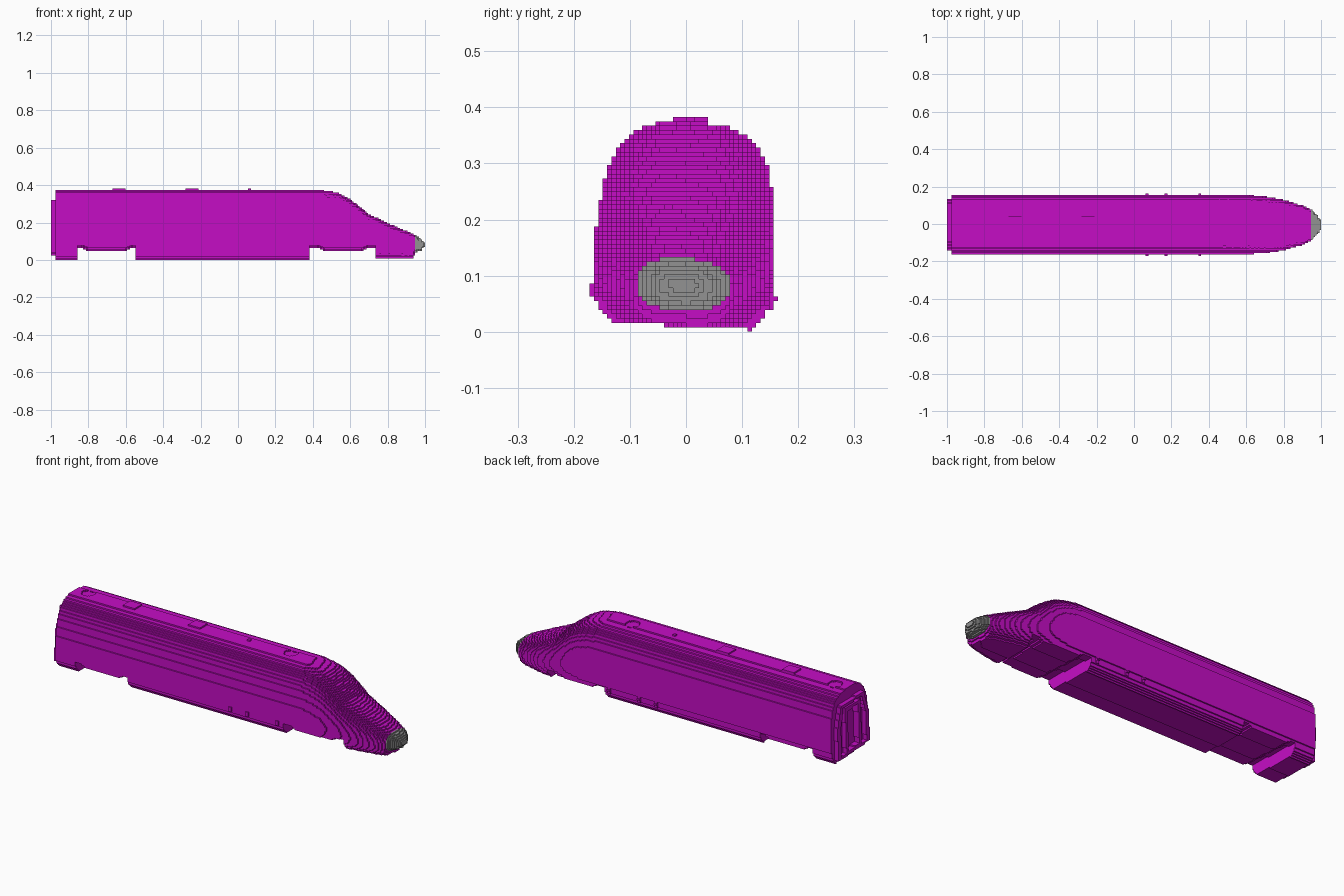
import bpy
import bmesh
import math
from mathutils import Vector

old = bpy.data.objects.get("Cube")
if old:
    bpy.data.objects.remove(old, do_unlink=True)


def make_material(name, colour):
    mat = bpy.data.materials.new(name)
    mat.use_nodes = True
    mat.diffuse_color = colour
    mat.node_tree.nodes["Principled BSDF"].inputs["Base Color"].default_value = colour
    return mat


magenta = make_material("magenta paint", (0.56, 0.004, 0.56, 1))
grey = make_material("grey nose", (0.29, 0.29, 0.29, 1))

CELL = 1 / 128          # edge of one block
ROLL = 0.055            # slight lean of the whole carriage about its length
MID = 0.19              # height of the lean axis
FLOOR = 0.072           # underside of the body above the bogies

# Profiles as (position, value) pairs
SECTION = [(0, .77), (.055, .9), (.14, .975), (.36, 1), (.52, .98), (.69, .93),
           (.8, .86), (.88, .77), (.95, .6), (.985, .42), (1, .3)]
ROOF = [(.44, .373), (.5, .363), (.55, .35), (.6, .322), (.65, .285), (.7, .242),
        (.8, .197), (.9, .153), (.95, .13), (.98, .112), (1, .09)]
WIDTH = [(.5, .162), (.6, .16), (.7, .152), (.8, .135), (.9, .106), (.95, .082),
         (.98, .052), (1, .02)]
BELLY = [(.9, .01), (.935, .012), (.945, .036), (.98, .05), (1, .075)]
SKIRTS = [(-.98, -.86), (-.545, .385), (.735, .945)]
BOGIES = [-.7, .56]
HATCHES = [-.635, -.245]
VENTS = [-.9, .31]
BRACKETS = [.07, .17, .35]


def sample(profile, at):
    """Linear interpolation along a profile, clamped at both ends."""
    if at <= profile[0][0]:
        return profile[0][1]
    for (a, low), (b, high) in zip(profile, profile[1:]):
        if at <= b:
            return low + (high - low) * (at - a) / (b - a)
    return profile[-1][1]


def within(x, spans):
    return any(a < x < b for a, b in spans)


def rear_part(side, h):
    """End frame and gangway collar that stand out from the rear wall."""
    if side < .065 and .03 < h < .29:
        opening = side < .045 and .05 < h < .27
        return None if opening else "gangway_collar"
    outer = .132 - max(0, h - .2) * .3
    if .03 < h < .315 and side < outer and (side > outer - .025 or h > .3 or h < .04):
        return "end_frame"
    return None


def part_at(x, side, h, roof, width, belly):
    """Name of the part that fills a block, or None for empty space."""
    if x < -.98:
        return rear_part(side, h)
    # Roof hatches and the small aerial
    if roof < h < roof + .009:
        if side < .03 and any(abs(x - c) < .035 for c in HATCHES):
            return "roof_hatch"
        if side < .008 and abs(x - .06) < .008:
            return "roof_aerial"
    if not belly < h < roof:
        return None
    # Nose tip has an oval section, the rest follows the body section
    t = (h - belly) / (roof - belly)
    oval = (1 - abs(2 * t - 1) ** 2.6) ** .4
    if x > .945:
        return "nose_tip" if side < width * oval else None
    blend = max(0, min(.6, (x - .55) * 1.6))
    half = width * (sample(SECTION, t) * (1 - blend) + oval * blend)
    if side > half:
        # Brackets on the lower sides
        near = any(abs(x - c) < .009 for c in BRACKETS)
        return "side_bracket" if near and .05 < h < .075 and side < half + .009 else None
    # Doorway recess and round roof vents
    if x < -.965 and side < .045 and .05 < h < .27:
        return None
    if h > roof - CELL and any(math.hypot(x - c, side) < .035 for c in VENTS):
        return None
    if h > FLOOR:
        return "carriage_body"
    if within(x, SKIRTS):
        return "skirt"
    # Bogie fairings with sloping ends
    for c in BOGIES:
        if abs(x - c) < .1 + (h - .054) * 2 and h > .054:
            return "bogie_fairing"
    return None


# Sort all blocks into parts
parts = {}
for i in range(256):
    x = -1 + (i + .5) * CELL
    roof, width, belly = (sample(p, x) for p in (ROOF, WIDTH, BELLY))
    for j in range(-23, 23):
        y = (j + .5) * CELL
        for k in range(50):
            z = (k + .5) * CELL - MID
            side = abs(y * math.cos(ROLL) - z * math.sin(ROLL))
            h = z * math.cos(ROLL) + y * math.sin(ROLL) + MID
            name = part_at(x, side, h, roof, width, belly)
            if name:
                parts.setdefault(name, set()).add((i, j, k))

ORIGIN = Vector((-1, 0, 0))
AXES = [Vector((1, 0, 0)), Vector((0, 1, 0)), Vector((0, 0, 1))]
filled = set().union(*parts.values())


def build_part(name, cells, material):
    """Skin the exposed sides of a set of blocks."""
    bm = bmesh.new()
    corners = {}

    def corner(p):
        key = tuple(round(c) for c in p)
        if key not in corners:
            corners[key] = bm.verts.new(ORIGIN + Vector(key) * CELL)
        return corners[key]

    for cell in sorted(cells):
        base = Vector(cell)
        for n in range(3):
            u, v = AXES[(n + 1) % 3], AXES[(n + 2) % 3]
            for sign in (-1, 1):
                beside = tuple(round(c) for c in base + AXES[n] * sign)
                if beside in filled:
                    continue
                start = base + AXES[n] * (sign > 0)
                loop = [start, start + u, start + u + v, start + v]
                bm.faces.new([corner(p) for p in loop[::sign]])
    mesh = bpy.data.meshes.new(name)
    bm.to_mesh(mesh)
    bm.free()
    mesh.materials.append(material)
    bpy.context.collection.objects.link(bpy.data.objects.new(name, mesh))


for name, cells in parts.items():
    build_part(name, cells, grey if name == "nose_tip" else magenta)
